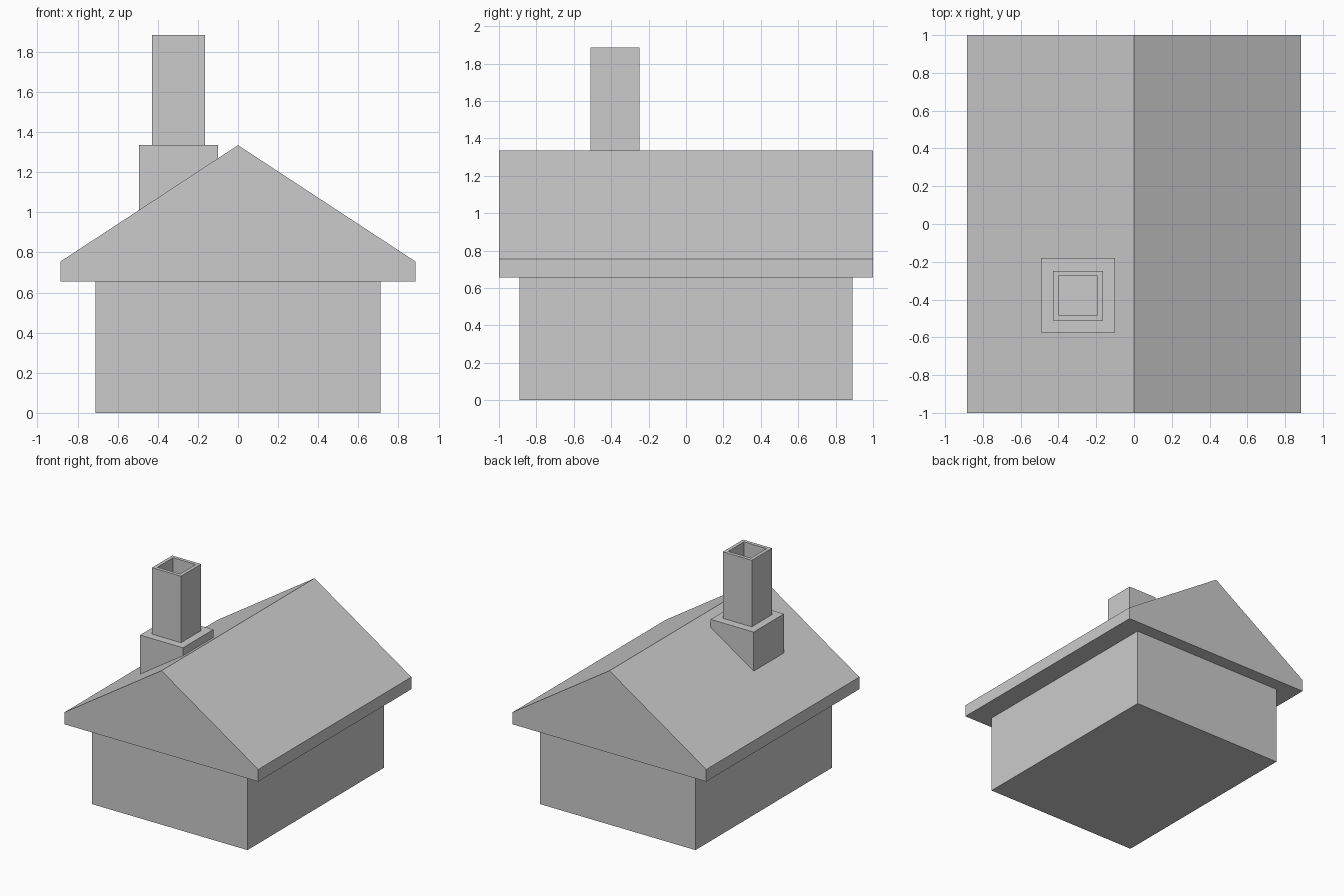
import bpy, bmesh

if "Cube" in bpy.data.objects:
    bpy.data.objects.remove(bpy.data.objects["Cube"])


def prism(name, profile, y0, y1):
    """Extrude an (x, z) profile from y0 to y1."""
    bm = bmesh.new()
    face = bm.faces.new([bm.verts.new((x, y0, z)) for x, z in profile])
    out = bmesh.ops.extrude_face_region(bm, geom=[face])
    verts = [v for v in out["geom"] if isinstance(v, bmesh.types.BMVert)]
    bmesh.ops.translate(bm, verts=verts, vec=(0, y1 - y0, 0))
    return finish(name, bm)


def finish(name, bm):
    bmesh.ops.recalc_face_normals(bm, faces=bm.faces)
    mesh = bpy.data.meshes.new(name)
    bm.to_mesh(mesh)
    bm.free()
    obj = bpy.data.objects.new(name, mesh)
    bpy.context.collection.objects.link(obj)
    return obj


def rect(x0, x1, z0, z1):
    return [(x0, z0), (x1, z0), (x1, z1), (x0, z1)]


# House body
prism("walls", rect(-0.71, 0.71, 0, 0.655), -0.89, 0.89)

# Gabled roof with a thick overhanging eave
prism("roof", [(-0.885, 0.655), (0.885, 0.655), (0.885, 0.755),
               (0, 1.335), (-0.885, 0.755)], -1, 1)

# Chimney foot, its underside following the roof slope just below the tiles
prism("chimney_base", [(-0.493, 1.005), (-0.1, 1.262), (-0.1, 1.335),
                       (-0.493, 1.335)], -0.575, -0.18)

# Hollow chimney stack: inset the top face, then sink it to form the flue
stack = prism("chimney_stack", rect(-0.428, -0.164, 1.335, 1.885), -0.51, -0.248)
bm = bmesh.new()
bm.from_mesh(stack.data)
top = max(bm.faces, key=lambda f: f.calc_center_median().z)
bmesh.ops.inset_region(bm, faces=[top], thickness=0.04)
flue = bmesh.ops.extrude_discrete_faces(bm, faces=[top])["faces"][0]
bmesh.ops.translate(bm, verts=flue.verts, vec=(0, 0, -0.5))
bm.to_mesh(stack.data)
bm.free()
